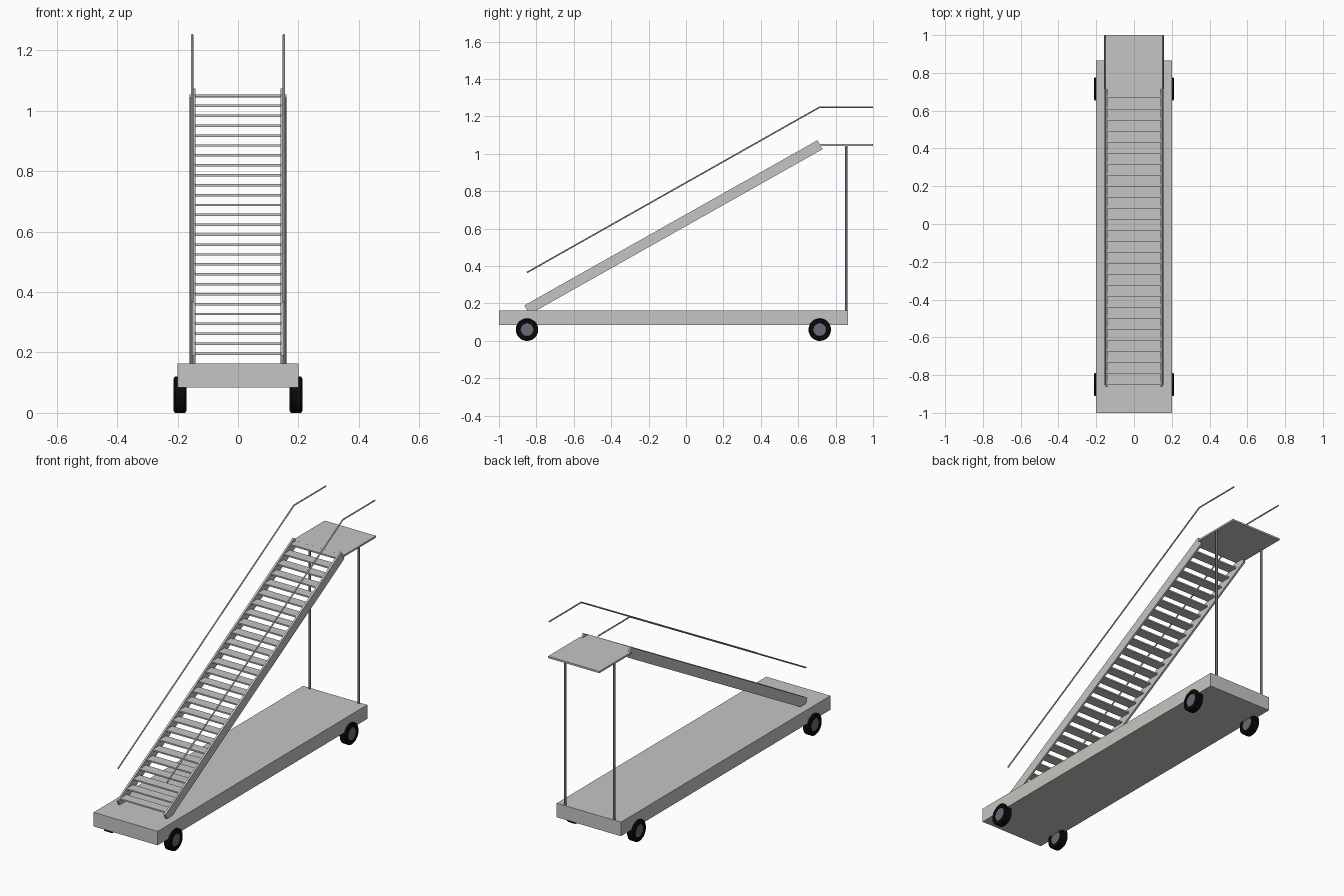
import bpy
import bmesh
from math import pi, cos, sin
from mathutils import Vector, Matrix

cube = bpy.data.objects.get("Cube")
if cube:
    bpy.data.objects.remove(cube, do_unlink=True)


def material(name, r, g, b):
    m = bpy.data.materials.new(name)
    m.use_nodes = True
    m.diffuse_color = (r, g, b, 1)
    m.node_tree.nodes["Principled BSDF"].inputs["Base Color"].default_value = (r, g, b, 1)
    return m


GREY = material("light grey", 0.56, 0.56, 0.54)
SLATE = material("slate", 0.14, 0.145, 0.18)
BLACK = material("tyre black", 0.003, 0.003, 0.003)


def finish(name, bm, *mats):
    bmesh.ops.recalc_face_normals(bm, faces=bm.faces)
    mesh = bpy.data.meshes.new(name)
    bm.to_mesh(mesh)
    bm.free()
    for m in mats:
        mesh.materials.append(m)
    obj = bpy.data.objects.new(name, mesh)
    bpy.context.collection.objects.link(obj)
    return obj


def smooth(obj):
    bpy.ops.object.select_all(action='DESELECT')
    obj.select_set(True)
    bpy.context.view_layer.objects.active = obj
    bpy.ops.object.shade_smooth_by_angle(angle=pi / 5)


def add_box(bm, x, y, z):
    """Box from (min, max) pairs."""
    size = Matrix.Diagonal((x[1] - x[0], y[1] - y[0], z[1] - z[0], 1))
    mid = Matrix.Translation((sum(x) / 2, sum(y) / 2, sum(z) / 2))
    bmesh.ops.create_cube(bm, size=1, matrix=mid @ size)


def box(name, x, y, z, mat):
    bm = bmesh.new()
    add_box(bm, x, y, z)
    return finish(name, bm, mat)


def tube(name, points, radius, mat):
    """Round bar swept along a bent path in the YZ plane, mitred at bends."""
    bm = bmesh.new()
    pts = [Vector(p) for p in points]
    side = Vector((1, 0, 0))
    rings = []
    for i, p in enumerate(pts):
        a = (p - pts[i - 1]).normalized() if i else (pts[1] - p).normalized()
        b = (pts[i + 1] - p).normalized() if i < len(pts) - 1 else a
        t = (a + b).normalized()
        up = side.cross(t) / t.dot(a)
        rings.append([bm.verts.new(p + radius * (side * cos(k * pi / 6) + up * sin(k * pi / 6)))
                      for k in range(12)])
    for r, s in zip(rings, rings[1:]):
        for k in range(12):
            bm.faces.new((r[k - 1], r[k], s[k], s[k - 1]))
    bm.faces.new(rings[0])
    bm.faces.new(rings[-1])
    smooth(finish(name, bm, mat))


def wheel(name, x, y):
    """Lathed tyre with a slightly recessed hub on both faces."""
    profile = [(-0.018, 0), (-0.018, 0.035), (-0.021, 0.037), (-0.021, 0.054), (-0.016, 0.06),
               (0.016, 0.06), (0.021, 0.054), (0.021, 0.037), (0.018, 0.035), (0.018, 0)]
    bm = bmesh.new()
    verts = [bm.verts.new((px, pr, 0)) for px, pr in profile]
    edges = [bm.edges.new(pair) for pair in zip(verts, verts[1:])]
    bmesh.ops.spin(bm, geom=verts + edges, cent=(0, 0, 0), axis=(1, 0, 0),
                   angle=2 * pi, steps=32)
    bmesh.ops.remove_doubles(bm, verts=bm.verts, dist=0.0001)
    for f in bm.faces:
        c = f.calc_center_median()
        f.material_index = 1 if c.yz.length < 0.034 else 0
    obj = finish(name, bm, BLACK, SLATE)
    obj.location = (x, y, 0.06)
    smooth(obj)


def stringer(name, x0, x1):
    """Sloping side board of the stair."""
    bm = bmesh.new()
    outline = [(-0.864, 0.19), (0.703, 1.073), (0.73, 1.025), (-0.837, 0.142)]
    face = bm.faces.new([bm.verts.new((x0, y, z)) for y, z in outline])
    new = bmesh.ops.extrude_face_region(bm, geom=[face])["geom"]
    bmesh.ops.translate(bm, vec=(x1 - x0, 0, 0),
                        verts=[v for v in new if isinstance(v, bmesh.types.BMVert)])
    finish(name, bm, GREY)


# Rolling base and top landing
box("base", (-0.2, 0.2), (-1, 0.865), (0.084, 0.163), GREY)
box("landing", (-0.16, 0.16), (0.715, 1), (1.043, 1.053), GREY)

# Open treads
bm = bmesh.new()
for i in range(27):
    y, z = -0.85 + i * 0.0583, 0.2 + i * 0.0328
    add_box(bm, (-0.144, 0.144), (y, y + 0.0583), (z - 0.008, z))
finish("treads", bm, GREY)

# Paired parts on each side
for side, s in (("left", 1), ("right", -1)):
    stringer(side + "_stringer", s * 0.141, s * 0.152)
    tube(side + "_handrail", [(s * 0.152, -0.85, 0.366), (s * 0.152, 0.715, 1.25),
                              (s * 0.152, 1, 1.25)], 0.004, GREY)
    tube(side + "_post", [(s * 0.153, 0.857, 0.15), (s * 0.153, 0.857, 1.045)], 0.007, SLATE)
    for end, y in (("front", -0.85), ("rear", 0.715)):
        wheel(f"{end}_{side}_wheel", s * 0.192, y)
